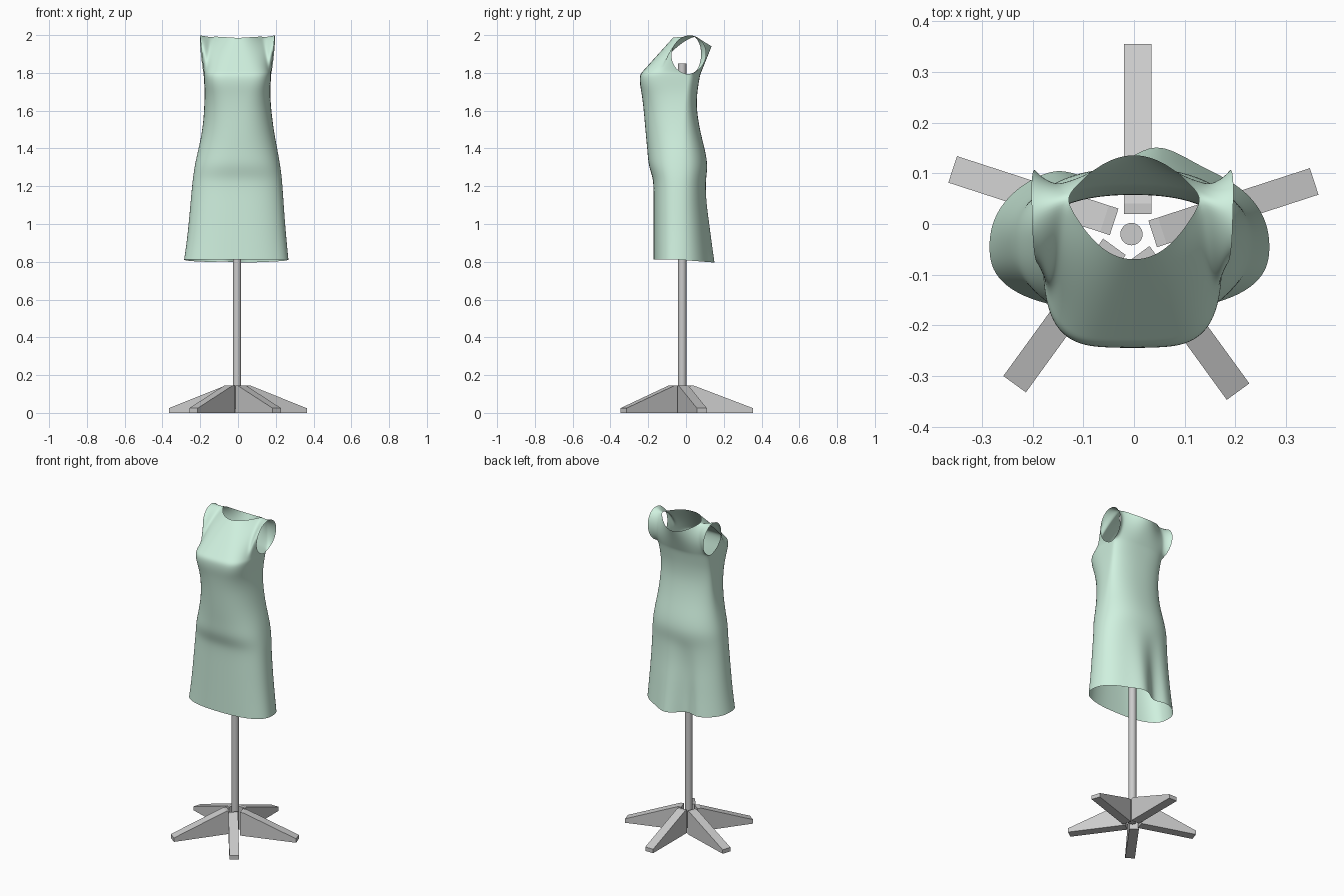
import bpy, bmesh
from math import sin, cos, pi, radians, exp, copysign

if "Cube" in bpy.data.objects:
    bpy.data.objects.remove(bpy.data.objects["Cube"])

CX, CY = -0.005, -0.02          # stand axis


def make_object(name, bm):
    bmesh.ops.recalc_face_normals(bm, faces=bm.faces)
    mesh = bpy.data.meshes.new(name)
    bm.to_mesh(mesh)
    bm.free()
    obj = bpy.data.objects.new(name, mesh)
    bpy.context.collection.objects.link(obj)
    return obj


def lerp(a, b, t):
    return tuple(p + (q - p) * t for p, q in zip(a, b))


# Stand: pole and five wedge-shaped feet
bpy.ops.mesh.primitive_cylinder_add(vertices=32, radius=0.022, depth=1.83,
                                    location=(CX, CY, 0.935))
pole = bpy.context.object
pole.name = "stand_pole"
bpy.ops.object.shade_smooth_by_angle(angle=radians(40))

FOOT = [(0.04, 0), (0.375, 0), (0.375, 0.025), (0.06, 0.145), (0.04, 0.145)]
for i in range(5):
    a = radians(90 + 72 * i)
    dx, dy = cos(a), sin(a)
    bm = bmesh.new()
    sides = []
    for w in (0.0125 - 0.0275, 0.0125 + 0.0275):
        sides.append([bm.verts.new((CX + r * dx + w * dy, CY + r * dy - w * dx, z))
                      for r, z in FOOT])
    bm.faces.new(sides[0])
    bm.faces.new(sides[1])
    for j in range(5):
        k = (j + 1) % 5
        bm.faces.new((sides[0][j], sides[0][k], sides[1][k], sides[1][j]))
    make_object(f"stand_foot_{i + 1}", bm)

# Dress rings: z, half width, x centre, front y, back y, side y, front and back squareness
RINGS = [
    (0.80, 0.277, -0.009, -0.172, 0.130, -0.045, 2.5, 2.2),
    (0.90, 0.266, -0.007, -0.172, 0.120, -0.042, 2.5, 2.2),
    (1.00, 0.256, -0.006, -0.172, 0.112, -0.040, 2.5, 2.2),
    (1.10, 0.248, -0.005, -0.172, 0.103, -0.038, 2.5, 2.2),
    (1.20, 0.240, -0.004, -0.172, 0.102, -0.035, 2.5, 2.2),
    (1.25, 0.235, -0.003, -0.177, 0.108, -0.033, 2.5, 2.2),
    (1.31, 0.227, -0.003, -0.199, 0.115, -0.030, 2.4, 2.2),
    (1.38, 0.213, -0.001, -0.204, 0.104, -0.028, 2.3, 2.2),
    (1.46, 0.196, 0.000, -0.212, 0.083, -0.025, 2.3, 2.2),
    (1.54, 0.184, 0.000, -0.219, 0.066, -0.020, 2.4, 2.2),
    (1.62, 0.177, -0.002, -0.226, 0.056, -0.015, 2.6, 2.2),
    (1.69, 0.174, -0.003, -0.235, 0.059, -0.006, 3.1, 2.2),
    (1.74, 0.176, -0.003, -0.245, 0.066, 0.002, 3.7, 2.3),
    (1.79, 0.179, -0.003, -0.246, 0.075, 0.010, 4.0, 2.4),
]
N = 20           # columns in each half
ROWS = 10        # rows in the bodice panels


def ring_point(ring, a, back):
    z, hw, xc, yf, yb, ys, nf, nb = ring
    n = nb if back else nf
    s, c = sin(a * pi / 2), max(0.0, cos(a * pi / 2))
    x = xc + hw * copysign(abs(s) ** (2 / n), s)
    y = ys + ((yb if back else yf) - ys) * c ** (2 / n)
    if z < 1.25:                     # hem folds at the back, fading upward
        k = min(1, (1.25 - z) / 0.45)
        if back:
            y += k * c ** 0.5 * (0.03 * exp(-((x - 0.045) / 0.06) ** 2)
                                 - 0.045 * exp(-((x + 0.07) / 0.05) ** 2))
        z += 0.012 * max(0, 1 - (z - 0.8) / 0.1) * (1 - max(0, (y + 0.05) / 0.15))
    return (x, y, z)


def armhole(t, sign, back):
    up = (1 - cos(pi * t)) / 2
    y = 0.01 + 0.01 * up + (0.093 if back else -0.093) * sin(pi * t)
    x = 0.178 + 0.02 * up + 0.06 * max(0, y - 0.02)
    return (sign * x - 0.003, y, 1.795 + 0.205 * up)


def neck_and_shoulder(a, back):
    m, sign = abs(a), copysign(1, a)
    if m < 0.7:                      # neckline
        q = m / 0.7
        if back:
            return (sign * 0.135 * q, 0.136 - 0.086 * q ** 2, 1.94 + 0.053 * q ** 2)
        return (sign * 0.135 * q, -0.07 + 0.12 * q ** 2.2, 1.985 + 0.008 * q)
    return lerp((sign * 0.135, 0.05, 1.993), armhole(1, sign, back), (m - 0.7) / 0.3)


def panel_point(a, t, back):
    base = lerp(ring_point(RINGS[-1], a, back), neck_and_shoulder(a, back), t)
    sign = copysign(1, a)
    edge = lerp(ring_point(RINGS[-1], sign, back), neck_and_shoulder(sign, back), t)
    arm = armhole(t, sign, back)
    w = abs(a) ** 3
    return tuple(p + w * (q - e) for p, q, e in zip(base, arm, edge))


# Dress: skirt and waist rings, then front and back panels up to the shoulder seams
bm = bmesh.new()
for back in (False, True):
    rows = [[ring_point(r, 2 * i / N - 1, back) for i in range(N + 1)] for r in RINGS]
    rows += [[panel_point(2 * i / N - 1, j / ROWS, back) for i in range(N + 1)]
             for j in range(1, ROWS + 1)]
    grid = [[bm.verts.new(p) for p in row] for row in rows]
    for r0, r1 in zip(grid, grid[1:]):
        for i in range(N):
            bm.faces.new((r0[i], r0[i + 1], r1[i + 1], r1[i]))
bmesh.ops.remove_doubles(bm, verts=bm.verts, dist=0.0005)
dress = make_object("dress", bm)
for p in dress.data.polygons:
    p.use_smooth = True
sub = dress.modifiers.new("smooth", "SUBSURF")
sub.levels = sub.render_levels = 2

mint = bpy.data.materials.new("mint_fabric")
mint.diffuse_color = (0.63, 0.88, 0.74, 1)
mint.use_nodes = True
mint.node_tree.nodes["Principled BSDF"].inputs["Base Color"].default_value = mint.diffuse_color
dress.data.materials.append(mint)
